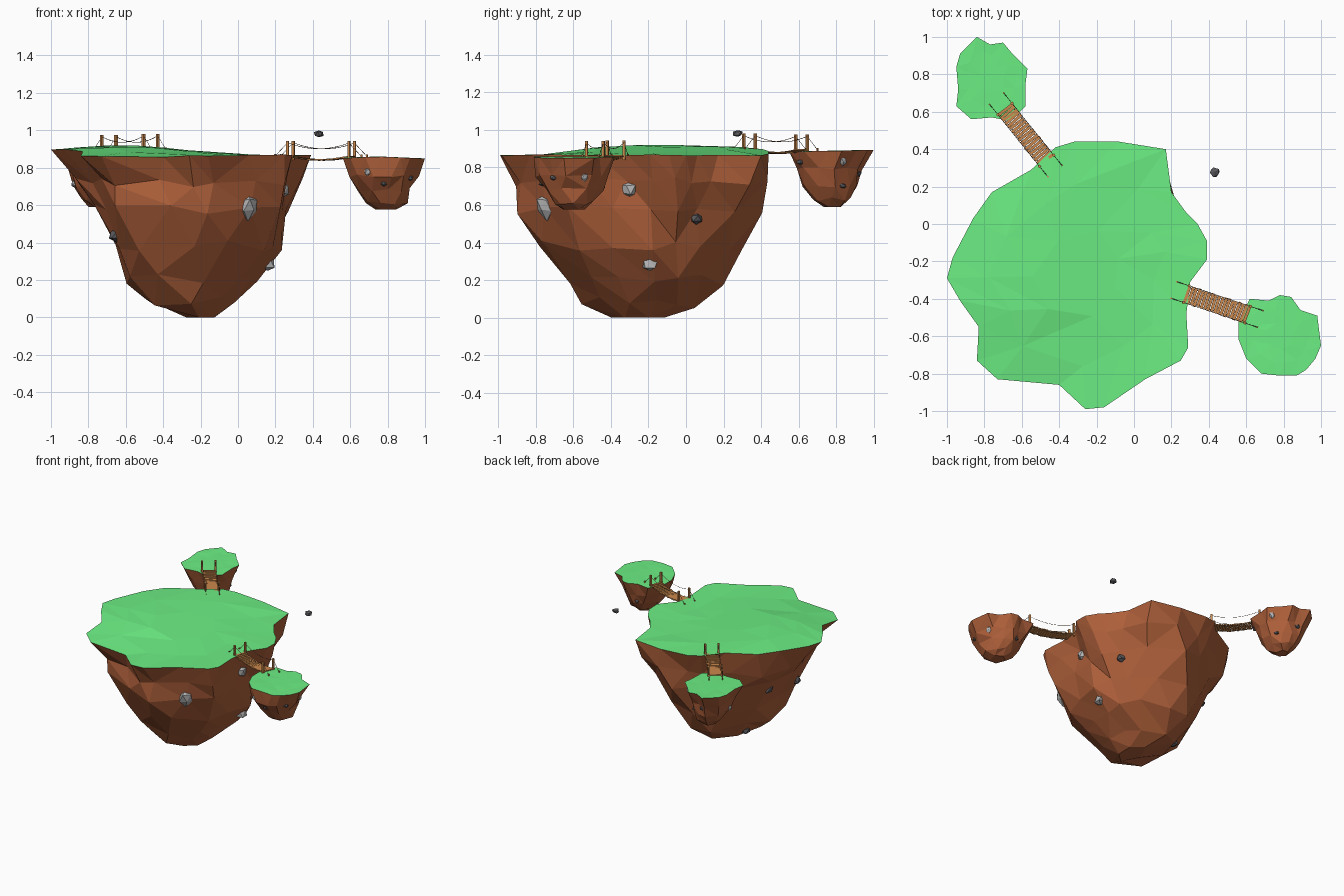
import bpy, bmesh, math, random
from mathutils import Vector, Matrix
from mathutils.bvhtree import BVHTree

if "Cube" in bpy.data.objects:
    bpy.data.objects.remove(bpy.data.objects["Cube"])

random.seed(7)


def material(name, r, g, b):
    m = bpy.data.materials.new(name)
    m.diffuse_color = (r, g, b, 1)
    m.use_nodes = True
    m.node_tree.nodes["Principled BSDF"].inputs["Base Color"].default_value = m.diffuse_color
    return m


GRASS = material("grass", 0.15, 0.86, 0.23)
ROCK = material("rock", 0.42, 0.115, 0.042)
LIGHT = material("light_stone", 0.46, 0.46, 0.46)
DARK = material("dark_stone", 0.10, 0.10, 0.11)
WOOD = material("wood", 0.60, 0.25, 0.075)
ROPE = material("rope", 0.16, 0.09, 0.05)


def make(name, bm, mat):
    me = bpy.data.meshes.new(name)
    bm.to_mesh(me)
    bm.free()
    ob = bpy.data.objects.new(name, me)
    bpy.context.collection.objects.link(ob)
    me.materials.append(mat)
    return ob


def jit(a):
    return random.uniform(-a, a)


def sample(pts, t):
    f = t * len(pts)
    i = int(f) % len(pts)
    return Vector(pts[i]).lerp(Vector(pts[(i + 1) % len(pts)]), f - int(f))


def stitch(bm, a, b, idx):
    # triangles between two closed loops with different point counts
    n, m, i, j = len(a), len(b), 0, 0
    while i < n or j < m:
        if j == m or (i < n and (i + 1) / n <= (j + 1) / m):
            f = bm.faces.new((a[i % n], a[(i + 1) % n], b[j % m]))
            i += 1
        else:
            f = bm.faces.new((a[i % n], b[(j + 1) % m], b[j % m]))
            j += 1
        f.material_index = idx


def island(name, outline, height, levels, rough, bulge=(0, 0)):
    """levels: (z, x0, x1, y0, y1, sides), top to bottom; bulge: fuller left corners (front, back)."""
    bm = bmesh.new()
    xs, ys = zip(*outline)
    mid = Vector(((min(xs) + max(xs)) / 2, (min(ys) + max(ys)) / 2))
    half = Vector(((max(xs) - min(xs)) / 2, (max(ys) - min(ys)) / 2))
    rim = [bm.verts.new((x, y, height(x, y) + jit(rough * .1))) for x, y in outline]
    # grass cap
    prev = rim
    for s, n in ((.68, 13), (.34, 7)):
        ring = []
        for k in range(n):
            p = mid + (sample(outline, k / n) - mid) * s
            ring.append(bm.verts.new((p.x, p.y, height(p.x, p.y) + jit(rough * .1))))
        stitch(bm, prev, ring, 0)
        prev = ring
    bm.faces.new(prev).material_index = 0
    # rocky underside
    prev = rim
    for d, (z, x0, x1, y0, y1, n) in enumerate(levels):
        blend = min(1, .25 * (d + 1))
        ring = []
        for k in range(n):
            p = sample(outline, k / n) - mid
            u = Vector((p.x / half.x, p.y / half.y))
            u = u.lerp(u.normalized(), blend) * (1 + jit(.06))
            if u.x < 0:
                corner = abs(2 * u.x * u.y) / u.length_squared * min(1, d / 3)
                u *= 1 + corner * (bulge[0] if u.y < 0 else bulge[1])
            ring.append(bm.verts.new(((x0 + x1) / 2 + u.x * (x1 - x0) / 2,
                                      (y0 + y1) / 2 + u.y * (y1 - y0) / 2,
                                      z + jit(rough) * (d < len(levels) - 1))))
        stitch(bm, prev, ring, 1)
        prev = ring
    bm.faces.new(prev).material_index = 1
    bmesh.ops.recalc_face_normals(bm, faces=bm.faces)
    tree = BVHTree.FromBMesh(bm)
    for idx, part, mat in ((0, "grass", GRASS), (1, "rock", ROCK)):
        c = bm.copy()
        bmesh.ops.delete(c, geom=[f for f in c.faces if f.material_index != idx], context='FACES')
        for f in c.faces:
            f.material_index = 0
        make(name + "_" + part, c, mat)
    bm.free()
    return tree


def stone(name, pos, r, mat, tree=None):
    pos = Vector(pos)
    if tree:
        hit, normal = tree.find_nearest(pos)[:2]
        pos = hit - normal * r * .3
    bm = bmesh.new()
    bmesh.ops.create_icosphere(bm, subdivisions=1, radius=r)
    for v in bm.verts:
        v.co = v.co * (1 + jit(.22))
        v.co.z *= 1.15 if mat is LIGHT else .8
    bmesh.ops.rotate(bm, verts=bm.verts, matrix=Matrix.Rotation(random.random() * 6, 3, 'Z'))
    bmesh.ops.translate(bm, verts=bm.verts, vec=pos)
    make(name, bm, mat)


# main island
main_outline = [(-1, -.29), (-.97, -.18), (-.86, .03), (-.76, .17), (-.55, .29), (-.42, .41),
                (-.32, .44), (-.08, .44), (.17, .40), (.20, .17), (.28, .06), (.34, 0), (.39, -.09),
                (.39, -.19), (.30, -.31), (.28, -.48), (.29, -.66), (.25, -.73), (.06, -.83),
                (-.16, -.98), (-.26, -.99), (-.40, -.86), (-.73, -.83), (-.84, -.73),
                (-.83, -.55), (-.93, -.41)]


def main_height(x, y):
    left = min(1, max(0, -x / .5))
    front = min(1, max(0, (-y - .4) / .45))
    back = max(0, y - .1) / .35
    return .867 + .051 * left - .06 * left * front - .016 * back * left - .02 * max(0, -x - .7) / .3


main = island("main_island", main_outline, main_height,
              [(.72, -.865, .335, -.94, .425, 22), (.58, -.765, .29, -.89, .375, 16),
               (.38, -.675, .23, -.79, .305, 14), (.20, -.58, .115, -.63, .20, 12),
               (.08, -.48, -.03, -.54, .05, 9), (.0, -.28, -.12, -.40, -.12, 5)], .03, (.11, .04))

# small back island
back = island("back_island",
              [(-.84, 1), (-.77, .96), (-.70, .97), (-.65, .91), (-.57, .83), (-.58, .75), (-.58, .63),
               (-.66, .55), (-.76, .57), (-.87, .56), (-.95, .63), (-.94, .72), (-.95, .84), (-.93, .91)],
              lambda x, y: .888 + .02 * (y - .75),
              [(.79, -.915, -.595, .585, .945, 13), (.70, -.885, -.625, .62, .92, 10),
               (.63, -.845, -.665, .67, .88, 9), (.59, -.80, -.71, .73, .83, 5)], .012)

# small right island
right = island("right_island",
               [(.56, -.52), (.56, -.62), (.60, -.72), (.68, -.80), (.77, -.81), (.87, -.81), (.92, -.78),
                (.97, -.72), (1, -.65), (.98, -.49), (.89, -.46), (.84, -.39), (.78, -.38), (.72, -.41),
                (.62, -.40)],
               lambda x, y: .852 + .02 * (.75 - abs(x - .75) * 4) * .5,
               [(.76, .59, .96, -.795, -.405, 13), (.68, .63, .93, -.755, -.445, 10),
                (.615, .685, .905, -.705, -.495, 9), (.577, .73, .85, -.66, -.54, 5)], .012)

# stones set in the rock
for k, (x, y, z, r, mat) in enumerate([
        (.085, -.80, .59, .062, LIGHT), (.29, -.31, .68, .045, LIGHT), (.16, -.19, .29, .043, LIGHT),
        (-.68, -.47, .43, .048, DARK), (.25, .09, .50, .04, DARK), (-.72, -.06, .50, .04, DARK),
        (-.43, -.11, .13, .047, DARK)]):
    stone(f"main_stone_{k}", (x, y, z), r, mat, main)
for k, (x, y, z) in enumerate([(.78, -.77, .71), (.68, -.8, .77), (.91, -.7, .75), (.90, -.55, .76),
                               (.75, -.45, .70)]):
    stone(f"right_stone_{k}", (x, y, z), .022, DARK if k % 2 == 0 else LIGHT, right)
for k, (x, y, z) in enumerate([(-.64, .61, .83), (-.62, .83, .84), (-.65, .84, .70), (-.85, .7, .72),
                               (-.78, .93, .76)]):
    stone(f"back_stone_{k}", (x, y, z), .022, LIGHT if k % 2 else DARK, back)
stone("floating_stone", (.432, .277, .98), .026, DARK)


def box(bm, center, size, angle=0):
    m = Matrix.Translation(center) @ Matrix.Rotation(angle, 4, 'Z') @ Matrix.Diagonal((*size, 1))
    bmesh.ops.create_cube(bm, size=1, matrix=m)


def rope(name, pts, r=.0015):
    cu = bpy.data.curves.new(name, 'CURVE')
    cu.dimensions = '3D'
    cu.bevel_depth = r
    cu.bevel_resolution = 0
    s = cu.splines.new('POLY')
    s.points.add(len(pts) - 1)
    for q, p in zip(s.points, pts):
        q.co = (*p, 1)
    cu.materials.append(ROPE)
    bpy.context.collection.objects.link(bpy.data.objects.new(name, cu))


def bridge(name, a, b, width, za, zb):
    a, b = Vector((*a, za)), Vector((*b, zb))
    d = Vector((b.x - a.x, b.y - a.y, 0)).normalized()
    side = Vector((-d.y, d.x, 0)) * width / 2
    ang = math.atan2(d.y, d.x)

    def sag(p, q, depth, n=10):
        return [p.lerp(q, i / n) - Vector((0, 0, depth * 4 * (i / n) * (1 - i / n))) for i in range(n + 1)]
    planks, posts = bmesh.new(), bmesh.new()
    for p in sag(a + d * .005, b - d * .005, .018, 18):
        box(planks, p, (.016, width * random.uniform(.92, 1.1), .007), ang + jit(.05))
    up = Vector((0, 0, .072))
    for n, s in (("left", side), ("right", -side)):
        for p in (a, b):
            box(posts, p + s + Vector((0, 0, .03)), (.014, .014, .104), ang)
        # anchor stakes, handrail and deck ropes
        ends = [a + s - d * .07, b + s + d * .07]
        for e in ends:
            box(posts, e, (.008, .008, .02), ang)
        rope(f"{name}_{n}_rail", [ends[0]] + sag(a + s + up, b + s + up, .032) + [ends[1]])
        rope(f"{name}_{n}_deck_rope", sag(a + s * .8, b + s * .8, .022), .002)
    make(name + "_planks", planks, WOOD)
    make(name + "_posts", posts, WOOD)


bridge("back_bridge", (-.467, .338), (-.69, .615), .097, .898, .894)
bridge("right_bridge", (.28, -.375), (.608, -.485), .094, .862, .86)
